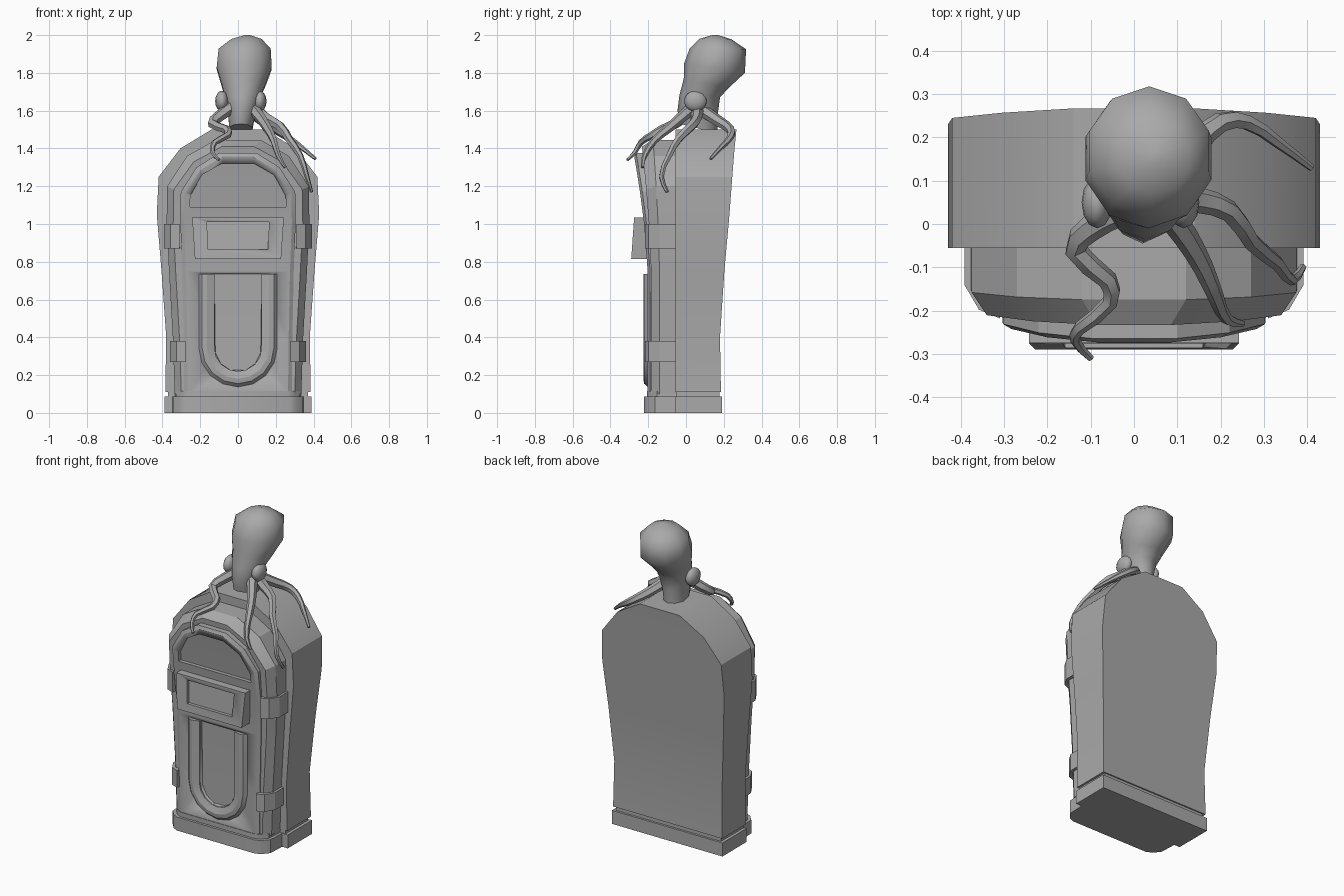
import bpy, bmesh, math
from mathutils import Vector

if "Cube" in bpy.data.objects:
    bpy.data.objects.remove(bpy.data.objects["Cube"], do_unlink=True)

GREY = bpy.data.materials.new("plain grey")
GREY.use_nodes = True
GREY.diffuse_color = (0.4, 0.4, 0.4, 1)
GREY.node_tree.nodes["Principled BSDF"].inputs["Base Color"].default_value = (0.4, 0.4, 0.4, 1)


def finish(obj, angle=30):
    obj.data.materials.clear()
    obj.data.materials.append(GREY)
    bpy.ops.object.select_all(action='DESELECT')
    obj.select_set(True)
    bpy.context.view_layer.objects.active = obj
    bpy.ops.object.shade_smooth_by_angle(angle=math.radians(angle))
    return obj


def make(name, verts, faces, angle=30):
    bm = bmesh.new()
    vs = [bm.verts.new(v) for v in verts]
    for f in faces:
        bm.faces.new([vs[i] for i in f])
    bmesh.ops.recalc_face_normals(bm, faces=bm.faces)
    mesh = bpy.data.meshes.new(name)
    bm.to_mesh(mesh)
    bm.free()
    obj = bpy.data.objects.new(name, mesh)
    bpy.context.collection.objects.link(obj)
    return finish(obj, angle)


def loft(name, rings, angle=30):
    """Skin closed rings of equal length and cap both ends."""
    n = len(rings[0])
    faces = [(r * n + i, r * n + (i + 1) % n, (r + 1) * n + (i + 1) % n, (r + 1) * n + i)
             for r in range(len(rings) - 1) for i in range(n)]
    faces += [range(n), range((len(rings) - 1) * n, len(rings) * n)]
    return make(name, [p for ring in rings for p in ring], faces, angle)


def lean(z):
    """Forward lean of the upper front."""
    return -0.15 * max(0, z - 0.75) ** 1.5


def arch(name, levels, layers, angle=30):
    """Symmetric slab: levels are (half width, z), layers are (inset, y of z)."""
    n, verts, faces = len(levels), [], []
    for inset, depth in layers:
        for w, z in levels:
            z2 = z - inset * min(1, max(0, (z - 1) / 0.4))
            verts += [(s * (w - inset), depth(z2), z2) for s in (-1, 1)]
    last = len(layers) - 1
    for k in range(len(layers)):
        a, b = k * 2 * n, (k + 1) * 2 * n
        if k in (0, last):
            faces += [(a + 2*i, a + 2*i + 1, a + 2*i + 3, a + 2*i + 2) for i in range(n - 1)]
        if k < last:
            for s in (0, 1):
                faces += [(a + 2*i + s, a + 2*i + 2 + s, b + 2*i + 2 + s, b + 2*i + s)
                          for i in range(n - 1)]
            faces += [(a + e, a + e + 1, b + e + 1, b + e) for e in (0, 2*n - 2)]
    return make(name, verts, faces, angle)


def cut(obj, cutter):
    mod = obj.modifiers.new("recess", 'BOOLEAN')
    mod.operation, mod.solver, mod.object = 'DIFFERENCE', 'EXACT', cutter
    bpy.ops.object.select_all(action='DESELECT')
    bpy.context.view_layer.objects.active = obj
    obj.select_set(True)
    bpy.ops.object.modifier_apply(modifier=mod.name)
    bpy.data.objects.remove(cutter, do_unlink=True)


def prism(name, outline, z0, z1):
    return loft(name, [[(x, y, z) for x, y in outline] for z in (z0, z1)])


# Rear cabinet
rear = {0.11: 0.185, 0.4: 0.18, 0.75: 0.203, 1.05: 0.23, 1.25: 0.245, 1.4: 0.257, 1.5: 0.267}
arch("rear_cabinet",
     list(zip((0.385, 0.38, 0.405, 0.43, 0.42, 0.305, 0.14), rear)),
     [(0, lambda z: -0.055), (0, lambda z: rear[z])])

# Front shell with chamfered rim
arch("front_shell",
     [(0.335, 0.1), (0.345, 0.4), (0.365, 0.75), (0.378, 1.0), (0.375, 1.2), (0.27, 1.36), (0.12, 1.445)],
     [(0, lambda z: -0.04), (0, lambda z: -0.14 + 0.4 * lean(z)),
      (0.035, lambda z: -0.185 + 0.6 * lean(z))], 25)

# Front panel with arched window and lower recess
panel = arch("front_panel",
             [(0.285, 0.1), (0.288, 0.4), (0.295, 0.75), (0.305, 1.0), (0.303, 1.17), (0.22, 1.3), (0.1, 1.375)],
             [(0, lambda z: -0.1), (0, lambda z: -0.19 + lean(z)), (0.02, lambda z: -0.203 + lean(z))], 20)
cut(panel, arch("window_cutter", [(0.255, 1.09), (0.252, 1.15), (0.19, 1.26), (0.085, 1.32)],
                [(0, lambda z: -0.18 + lean(z)), (0, lambda z: -0.4)]))
cut(panel, arch("recess_cutter", [(0.04, 0.226), (0.09, 0.26), (0.12, 0.32), (0.125, 0.735)],
                [(0, lambda z: -0.17), (0, lambda z: -0.4)]))

# Raised U shaped trim
rings = []
profile = [(0.215, -0.195), (0.19, -0.222), (0.165, -0.226), (0.125, -0.212), (0.125, -0.165), (0.2, -0.165)]
for i in range(-1, 10):
    a = math.pi * min(8, max(0, i)) / 8
    rings.append([(r * math.cos(a), y, 0.735 if i in (-1, 9) else 0.345 - r * math.sin(a))
                  for r, y in profile])
loft("u_trim", rings, 25)

# Display box with sunken screen
display = arch("display_box", [(0.228, 0.815), (0.243, 1.035)],
               [(0, lambda z: -0.15), (0, lambda z: -0.29 + 0.07 * (z - 0.815))])
cut(display, arch("screen_cutter", [(0.158, 0.865), (0.165, 1.01)],
                  [(0, lambda z: -0.27 + 0.07 * (z - 0.815)), (0, lambda z: -0.4)]))

# Corner brackets on both sides
for side, s in (("left", 1), ("right", -1)):
    for place, dx, z0, z1 in (("upper", 0, 0.87, 1.0), ("lower", 0.032, 0.27, 0.38)):
        outline = [(0.392, -0.05), (0.392, -0.14), (0.358, -0.198), (0.31, -0.218), (0.3, -0.05)]
        prism(f"{place}_{side}_bracket", [(s * (x - dx), y) for x, y in outline], z0, z1)

# Stepped plinth and the narrow neck above it
half = [(0.39, 0.19), (0.39, -0.055), (0.35, -0.055), (0.345, -0.165), (0.31, -0.205), (0.275, -0.222)]
plan = half + [(-x, y) for x, y in reversed(half)]
prism("plinth", plan, 0, 0.086)
prism("plinth_neck", [(x * 0.95, y * 0.93) for x, y in plan], 0.08, 0.115)

# Octopus head: front y, z; back y, z; centre x; half width
stations = [(-0.03, 1.53, 0.165, 1.48, 0.015, 0.065),
            (-0.045, 1.6, 0.168, 1.58, 0.02, 0.075),
            (-0.035, 1.68, 0.18, 1.67, 0.025, 0.1),
            (-0.012, 1.77, 0.225, 1.72, 0.03, 0.125),
            (-0.01, 1.85, 0.312, 1.8, 0.033, 0.153),
            (0.02, 1.93, 0.318, 1.925, 0.035, 0.145),
            (0.07, 1.98, 0.24, 1.978, 0.045, 0.085),
            (0.14, 2.0, 0.17, 2.0, 0.05, 0.015)]
rings = []
for fy, fz, by, bz, cx, w in stations:
    ring = []
    for i in range(10):
        a = math.tau * i / 10
        t = (1 - math.cos(a)) / 2
        ring.append((cx + w * math.sin(a), fy + t * (by - fy), fz + t * (bz - fz)))
    rings.append(ring)
loft("octopus_head", rings, 60)

# Eyes
for side, x in (("left", 0.115), ("right", -0.085)):
    bpy.ops.mesh.primitive_uv_sphere_add(segments=12, ring_count=8, location=(x, 0.05, 1.65))
    eye = bpy.context.object
    eye.name = f"{side}_eye"
    eye.scale = (0.036, 0.06, 0.055)
    finish(eye, 60)

# Tentacles: tapered tubes draped over the cabinet
paths = {
    "front_right": [(-0.03, 0.03, 1.62), (-0.1, -0.01, 1.57), (-0.135, -0.06, 1.53), (-0.06, -0.13, 1.5),
                    (-0.055, -0.18, 1.47), (-0.125, -0.24, 1.43), (-0.135, -0.27, 1.38), (-0.1, -0.31, 1.34)],
    "front_left": [(0.07, 0.04, 1.62), (0.12, -0.03, 1.56), (0.16, -0.1, 1.5), (0.19, -0.17, 1.44),
                   (0.215, -0.22, 1.36), (0.25, -0.23, 1.3)],
    "side_left": [(0.07, 0.06, 1.63), (0.15, 0.055, 1.56), (0.22, 0.03, 1.52), (0.27, -0.04, 1.45),
                  (0.33, -0.09, 1.36), (0.365, -0.13, 1.25), (0.39, -0.1, 1.17)],
    "rear_left": [(0.07, 0.09, 1.6), (0.14, 0.18, 1.54), (0.2, 0.235, 1.5), (0.26, 0.235, 1.46),
                  (0.33, 0.19, 1.41), (0.41, 0.13, 1.345)],
}
for name, pts in paths.items():
    curve = bpy.data.curves.new(f"{name}_tentacle", 'CURVE')
    curve.dimensions, curve.resolution_u = '3D', 2
    curve.bevel_depth, curve.bevel_resolution, curve.use_fill_caps = 0.034, 1, True
    spline = curve.splines.new('BEZIER')
    spline.bezier_points.add(len(pts) - 1)
    for i, (bp, p) in enumerate(zip(spline.bezier_points, pts)):
        bp.co = Vector(p)
        bp.handle_left_type = bp.handle_right_type = 'AUTO'
        bp.radius = 1 - 0.75 * i / (len(pts) - 1)
    obj = bpy.data.objects.new(f"{name}_tentacle", curve)
    bpy.context.collection.objects.link(obj)
    bpy.ops.object.select_all(action='DESELECT')
    obj.select_set(True)
    bpy.context.view_layer.objects.active = obj
    bpy.ops.object.convert(target='MESH')
    finish(bpy.context.object, 35)
